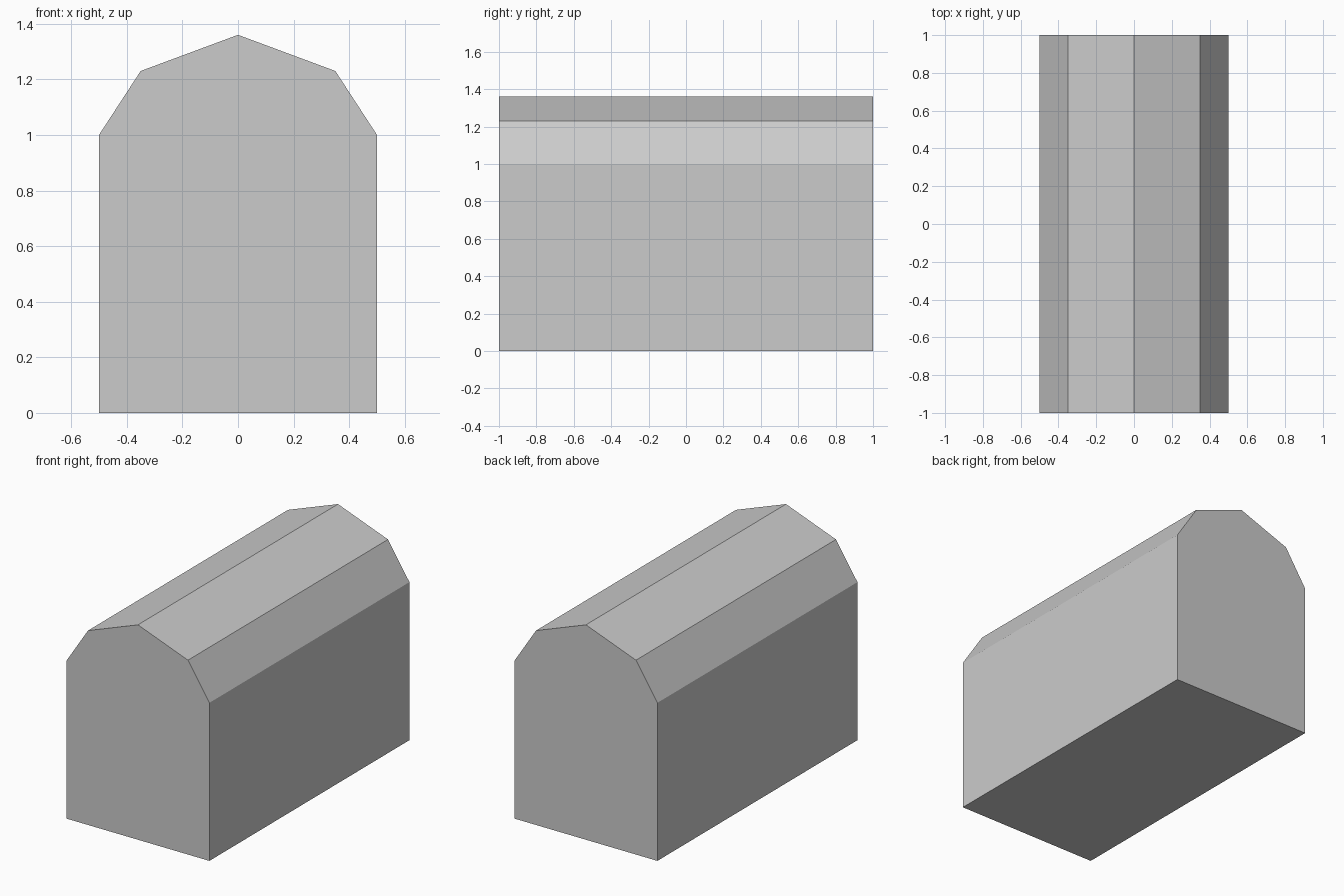
import bpy
import bmesh

if "Cube" in bpy.data.objects:
    bpy.data.objects.remove(bpy.data.objects["Cube"])

# Half of the gambrel barn profile (x, z), from the floor up to the ridge
half = [(0.5, 0.0), (0.5, 1.0), (0.35, 1.23)]
ridge = (0.0, 1.36)
profile = half + [ridge] + [(-x, z) for x, z in reversed(half)]

# Barn body: front gable extruded straight back
bm = bmesh.new()
front = bm.faces.new([bm.verts.new((x, -1.0, z)) for x, z in profile])
back = bmesh.ops.extrude_face_region(bm, geom=[front], use_keep_orig=True)
verts = [v for v in back["geom"] if isinstance(v, bmesh.types.BMVert)]
bmesh.ops.translate(bm, verts=verts, vec=(0, 2.0, 0))
bmesh.ops.recalc_face_normals(bm, faces=bm.faces)

mesh = bpy.data.meshes.new("barn_body")
bm.to_mesh(mesh)
bm.free()
barn = bpy.data.objects.new("barn_body", mesh)
bpy.context.collection.objects.link(barn)
